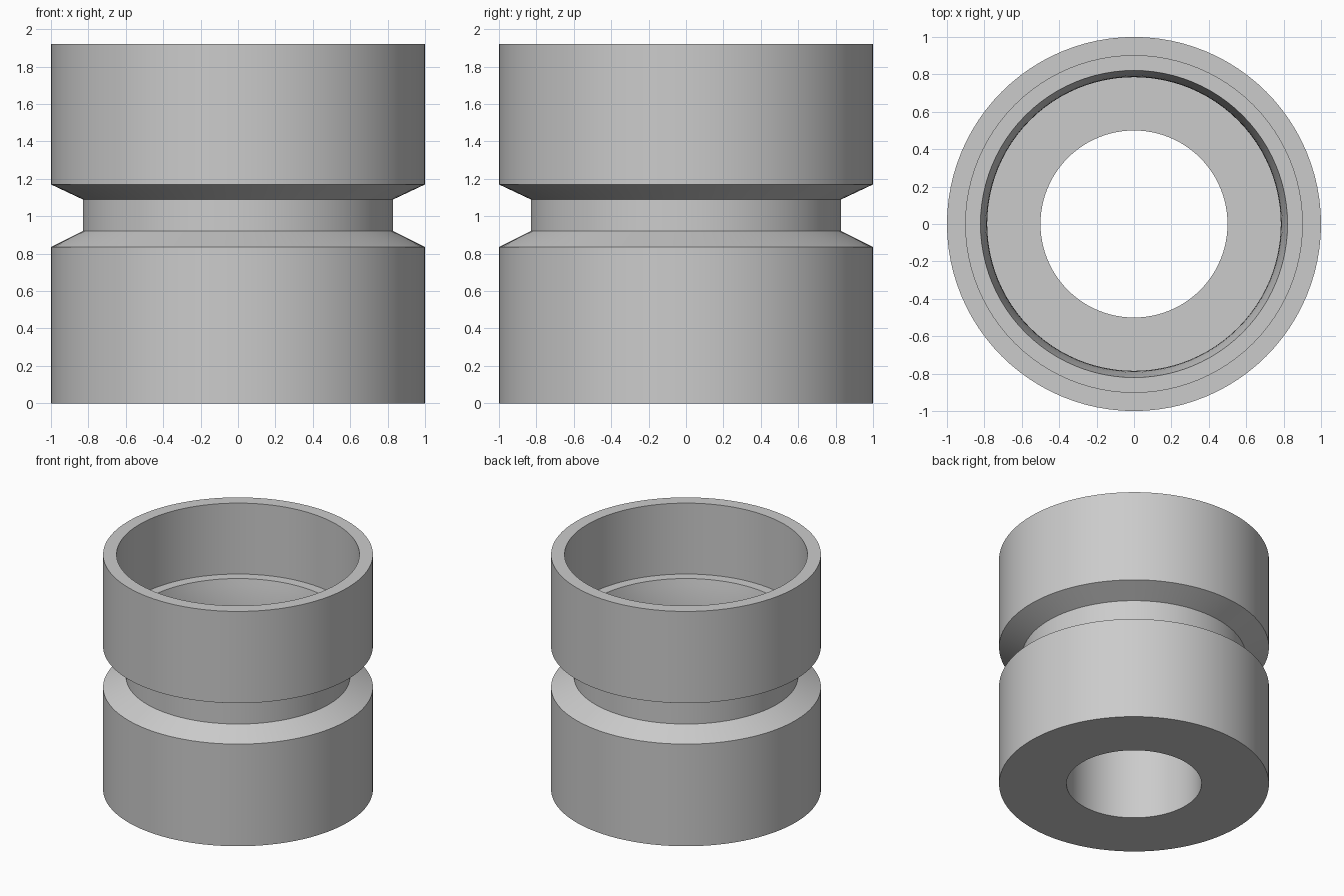
import bpy, bmesh, math

if "Cube" in bpy.data.objects:
    bpy.data.objects.remove(bpy.data.objects["Cube"])

SEGMENTS = 96

# Plain grey finish
grey = bpy.data.materials.new("light_grey")
grey.diffuse_color = (0.6, 0.6, 0.6, 1)
grey.use_nodes = True
grey.node_tree.nodes["Principled BSDF"].inputs["Base Color"].default_value = grey.diffuse_color


def lathe(name, profile, material):
    """Revolve a closed (radius, height) profile around z."""
    bm = bmesh.new()
    rings = []
    for r, z in profile:
        rings.append([bm.verts.new((r * math.cos(2 * math.pi * i / SEGMENTS),
                                    r * math.sin(2 * math.pi * i / SEGMENTS), z))
                      for i in range(SEGMENTS)])
    for a, b in zip(rings, rings[1:] + rings[:1]):
        for i in range(SEGMENTS):
            j = (i + 1) % SEGMENTS
            bm.faces.new((a[i], a[j], b[j], b[i]))
    bmesh.ops.recalc_face_normals(bm, faces=bm.faces)
    mesh = bpy.data.meshes.new(name)
    bm.to_mesh(mesh)
    bm.free()
    mesh.materials.append(material)
    obj = bpy.data.objects.new(name, mesh)
    bpy.context.collection.objects.link(obj)
    bpy.ops.object.select_all(action='DESELECT')
    obj.select_set(True)
    bpy.context.view_layer.objects.active = obj
    bpy.ops.object.shade_smooth_by_angle(angle=math.radians(20))
    return obj


# Outer wall with the V-shaped groove, bottom to top
outer = [(0.5, 0), (1, 0), (1, 0.835), (0.83, 0.92), (0.83, 1.09), (1, 1.17), (1, 1.92)]

# Wide upper bore down to its ledge
bore = [(0.9, 1.92), (0.9, 1.34)]

# Inner chamber wall, bulging gently inward behind the groove
steps = 12
chamber = []
for k in range(steps + 1):
    t = 1 - 2 * k / steps
    chamber.append((0.785 + 0.036 * t * t, 1.005 + 0.335 * t))

# Floor around the narrow through hole
floor = [(0.5, 0.67)]

lathe("grooved_sleeve", outer + bore + chamber + floor, grey)
